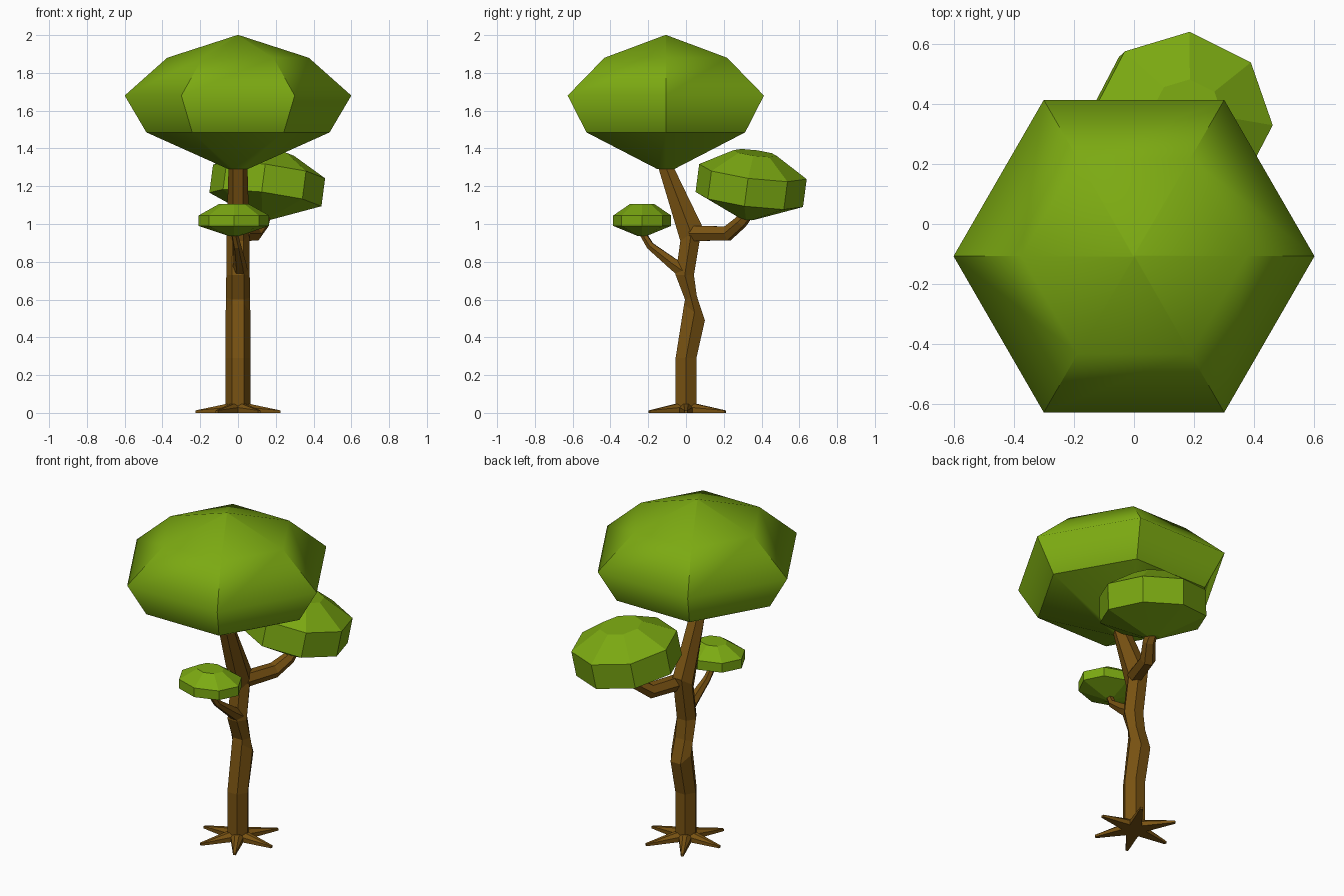
import bpy, bmesh
from math import cos, sin, pi, radians
from mathutils import Vector

if "Cube" in bpy.data.objects:
    bpy.data.objects.remove(bpy.data.objects["Cube"])


def material(name, color):
    m = bpy.data.materials.new(name)
    m.diffuse_color = color
    m.use_nodes = True
    m.node_tree.nodes["Principled BSDF"].inputs["Base Color"].default_value = m.diffuse_color
    return m


LEAF = material("leaf_green", (0.20, 0.40, 0.006, 1))
BARK = material("bark_brown", (0.19, 0.085, 0.006, 1))


def finish(bm, name, mat):
    bmesh.ops.recalc_face_normals(bm, faces=bm.faces)
    me = bpy.data.meshes.new(name)
    bm.to_mesh(me)
    bm.free()
    ob = bpy.data.objects.new(name, me)
    me.materials.append(mat)
    bpy.context.collection.objects.link(ob)
    return ob


def loft(name, rings, mat):
    """Skin a list of point rings and cap both ends."""
    bm = bmesh.new()
    loops = [[bm.verts.new(p) for p in ring] for ring in rings]
    n = len(loops[0])
    for a, b in zip(loops, loops[1:]):
        for i in range(n):
            j = (i + 1) % n
            bm.faces.new((a[i], a[j], b[j], b[i]))
    bm.faces.new(loops[0])
    bm.faces.new(loops[-1])
    return finish(bm, name, mat)


def canopy(name, n, profile, loc, scale=(1, 1, 1), rot=(0, 0, 0)):
    rings = [[(r * cos(2 * pi * i / n), r * sin(2 * pi * i / n), z) for i in range(n)]
             for r, z in profile]
    ob = loft(name, rings, LEAF)
    ob.location, ob.scale, ob.rotation_euler = loc, scale, rot
    return ob


def branch(name, path, radii, n=6):
    pts = [Vector(p) for p in path]
    rings = []
    for k, (p, r) in enumerate(zip(pts, radii)):
        d = (pts[min(k + 1, len(pts) - 1)] - pts[max(k - 1, 0)]).normalized()
        u = d.cross(Vector((0, 0, 1))).normalized()
        v = u.cross(d)
        rings.append([p + r * (cos(2 * pi * i / n) * u + sin(2 * pi * i / n) * v)
                      for i in range(n)])
    return loft(name, rings, BARK)


# Trunk: six-sided rings given by front point, back point (y, z) and half width
trunk = []
for y0, z0, y1, z1, rx in [(-.056, 0, .056, 0, .065), (-.055, .29, .055, .29, .065),
                           (-.01, .575, .10, .49, .065), (-.005, .60, .057, .62, .064),
                           (-.055, .73, .042, .73, .062), (-.03, .91, .085, .99, .06),
                           (-.15, 1.31, -.07, 1.31, .05)]:
    ring = []
    for i in range(6):
        a = i * pi / 3
        t = 0.5 + 0.5 * sin(a) / sin(pi / 3)
        ring.append((rx * cos(a), y0 + (y1 - y0) * t, z0 + (z1 - z0) * t))
    trunk.append(ring)
loft("trunk", trunk, BARK)

# Branches carrying the two smaller canopies
branch("back_branch", [(.02, .03, .95), (.085, .22, .95), (.135, .29, 1.01), (.15, .34, 1.07)],
       [.046, .044, .036, .03])
branch("front_branch", [(.01, .0, .74), (.01, -.07, .79), (-.005, -.19, .885), (-.02, -.235, .96)],
       [.045, .034, .022, .018])

# Roots: six flat tapering wedges around the foot
for k in range(6):
    a = k * pi / 3
    length = .225 if k not in (1, 2) else .24
    bm = bmesh.new()
    for r, w, z in [(.04, .036, 0), (.04, .036, .03), (.05, .012, .05),
                    (length, .007, 0), (length, .007, .013)]:
        for s in (-1, 1):
            bm.verts.new((r * cos(a) - s * w * sin(a), r * sin(a) + s * w * cos(a), z))
    bmesh.ops.convex_hull(bm, input=bm.verts)
    finish(bm, f"root_{k + 1}", BARK)

# Main hexagonal canopy: soft shading across each gore, sharp ribs between gores
main = canopy("main_canopy", 6, [(.05, 1.29), (.485, 1.485), (.6, 1.68), (.375, 1.88), (.004, 2.0)],
              (0, -.107, 0))
bm = bmesh.new()
bm.from_mesh(main.data)
for f in bm.faces:
    f.smooth = True
for e in bm.edges:
    za, zb = sorted(v.co.z for v in e.verts)
    if 1.4 < za < zb < 1.95 or abs(za - zb) < .01 and za < 1.5:
        e.smooth = False
bm.to_mesh(main.data)
bm.free()

# Smaller eight-sided canopies
canopy("back_canopy", 8, [(.04, -.105), (.3, 0), (.3, .15), (.12, .25)],
       (.145, .335, 1.13), (1, .96, 1), (-.14, .12, radians(-5)))
canopy("front_canopy", 8, [(.03, .937), (.187, .99), (.187, 1.045), (.08, 1.105)],
       (-.022, -.232, 0), (1, .82, 1))
